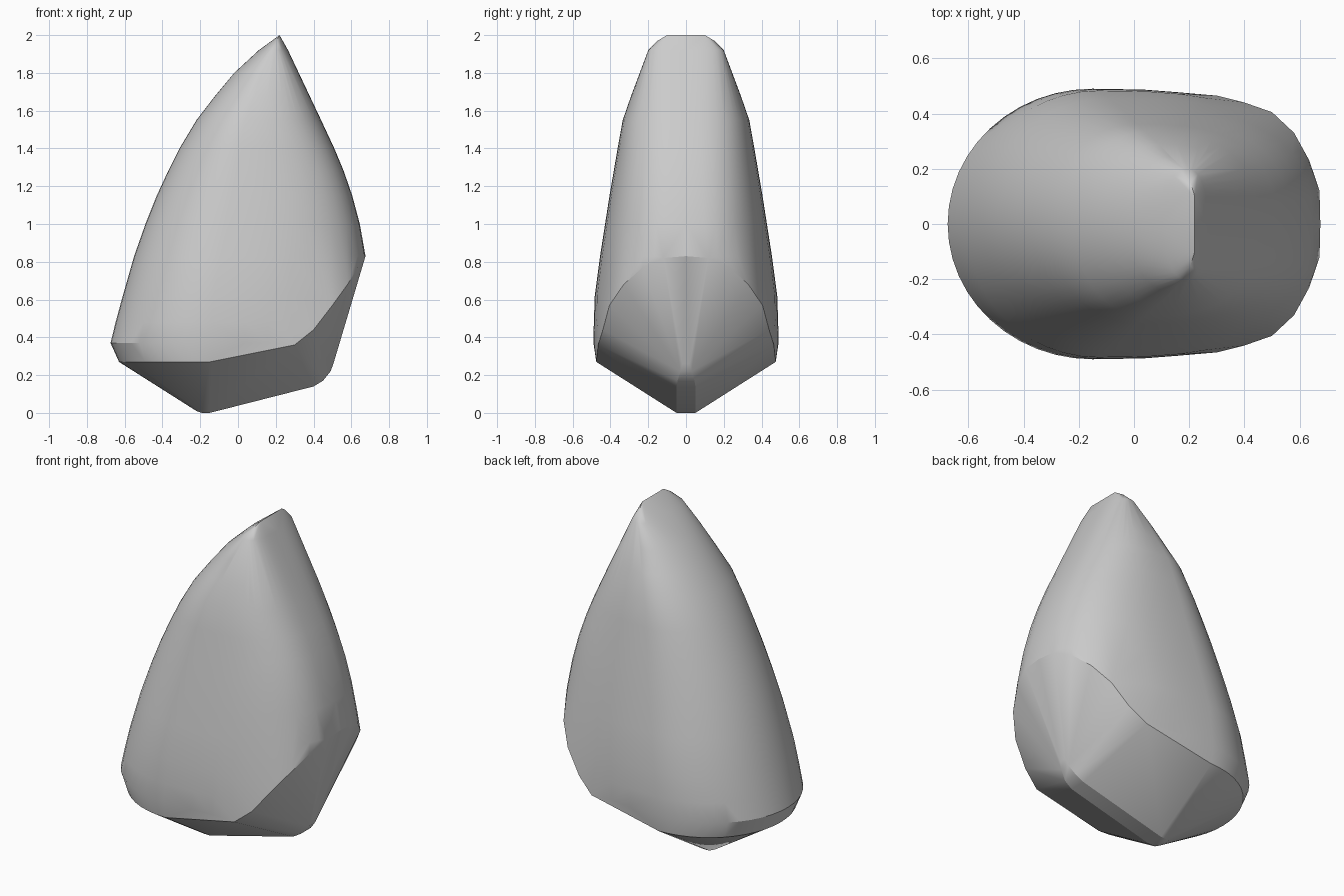
import bpy
import bmesh
from math import cos, sin, pi

default = bpy.data.objects.get("Cube")
if default:
    bpy.data.objects.remove(default, do_unlink=True)

stone = bpy.data.materials.new("stone grey")
stone.use_nodes = True
colour = (0.6, 0.6, 0.6, 1)
stone.diffuse_color = colour
stone.node_tree.nodes["Principled BSDF"].inputs["Base Color"].default_value = colour


def section(z, left, ridge, right, half_width, steps=48):
    """Horizontal slice: round on the left, squarer on the right."""
    points = []
    for i in range(steps):
        c, s = cos(2 * pi * i / steps), sin(2 * pi * i / steps)
        reach, power = (right - ridge, 2.7) if c > 0 else (ridge - left, 2)
        x = ridge + reach * abs(c) ** (2 / power) * (1 if c > 0 else -1)
        y = half_width * abs(s) ** (2 / power) * (1 if s > 0 else -1)
        points.append((x, y, z))
    return points


# Body slices: height, left end, widest point, right end, half width
slices = [
    (1.92, 0.11, 0.18, 0.265, 0.20),
    (1.80, -0.02, 0.13, 0.32, 0.245),
    (1.68, -0.12, 0.09, 0.378, 0.29),
    (1.55, -0.22, 0.04, 0.44, 0.335),
    (1.40, -0.31, 0.01, 0.51, 0.362),
    (1.28, -0.37, -0.01, 0.56, 0.382),
    (1.15, -0.43, -0.03, 0.605, 0.405),
    (1.00, -0.49, -0.06, 0.645, 0.428),
    (0.83, -0.55, -0.09, 0.675, 0.455),
]
# Lower slices, kept only on the left of the slanted cut
lower = [
    (0.62, -0.61, -0.13, 0.68, 0.483, 0.45),
    (0.48, -0.648, -0.14, 0.68, 0.488, 0.35),
    (0.37, -0.675, -0.15, 0.68, 0.49, 0.22),
    (0.27, -0.63, -0.15, 0.68, 0.475, -0.14),
]
points = []
for row in slices:
    points += section(*row)
for *row, limit in lower:
    points += [p for p in section(*row) if p[0] < limit]

# Chisel tip, slanted cut rim and keel, mirrored front to back
half = [
    (0.22, 0.10, 2.0), (0.205, 0.15, 1.97),
    (0.672, 0.12, 0.82), (0.635, 0.23, 0.77), (0.58, 0.33, 0.68),
    (0.50, 0.405, 0.57), (0.40, 0.44, 0.44), (0.30, 0.465, 0.36),
    (-0.22, 0.03, 0.01), (-0.19, 0.05, 0.0), (-0.15, 0.05, 0.0),
    (0.40, 0.05, 0.14), (0.45, 0.045, 0.17), (0.49, 0.03, 0.22),
    (0.505, 0.02, 0.26),
]
for x, y, z in half:
    points += [(x, y, z), (x, -y, z)]

# Wrap one faceted skin around all the points
bm = bmesh.new()
for p in points:
    bm.verts.new(p)
bmesh.ops.remove_doubles(bm, verts=bm.verts[:], dist=0.002)
hull = bmesh.ops.convex_hull(bm, input=bm.verts[:])
loose = {g for g in hull["geom_interior"] + hull["geom_unused"]
         if isinstance(g, bmesh.types.BMVert)}
bmesh.ops.delete(bm, geom=list(loose), context="VERTS")
bmesh.ops.recalc_face_normals(bm, faces=bm.faces[:])

mesh = bpy.data.meshes.new("pointed_stone")
bm.to_mesh(mesh)
bm.free()
mesh.materials.append(stone)
body = bpy.data.objects.new("pointed_stone", mesh)
bpy.context.collection.objects.link(body)
bpy.context.view_layer.objects.active = body
body.select_set(True)
bpy.ops.object.shade_smooth_by_angle(angle=0.42)
